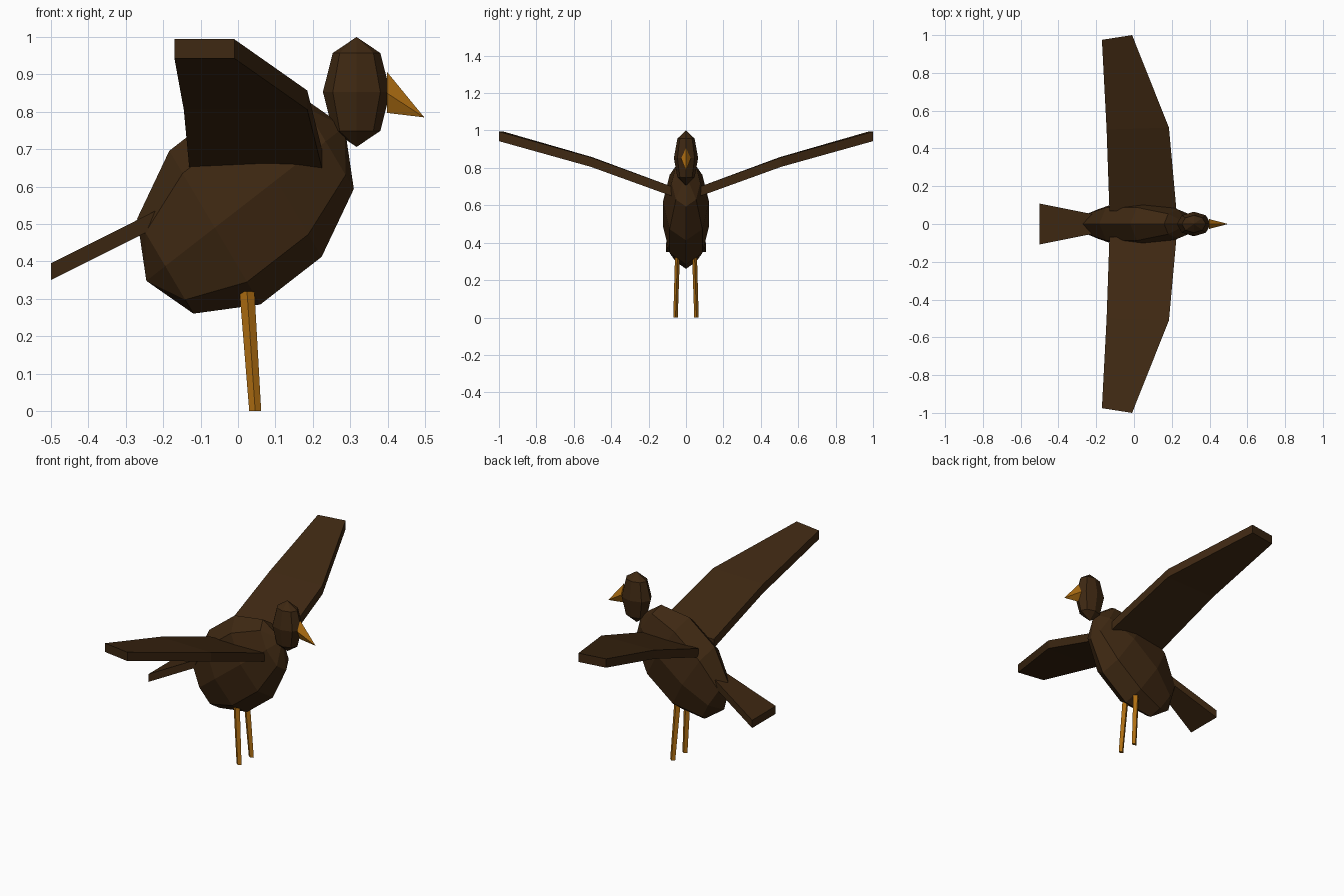
import bpy, bmesh, math
from mathutils import Matrix

if "Cube" in bpy.data.objects:
    bpy.data.objects.remove(bpy.data.objects["Cube"])


def material(name, rgb):
    m = bpy.data.materials.new(name)
    m.diffuse_color = (*rgb, 1)
    m.use_nodes = True
    m.node_tree.nodes["Principled BSDF"].inputs["Base Color"].default_value = m.diffuse_color
    return m


brown = material("dark brown feathers", (0.048, 0.021, 0.006))
orange = material("orange beak and legs", (0.44, 0.16, 0.006))


def finish(name, bm, mat):
    bmesh.ops.recalc_face_normals(bm, faces=bm.faces)
    mesh = bpy.data.meshes.new(name)
    bm.to_mesh(mesh)
    bm.free()
    mesh.materials.append(mat)
    ob = bpy.data.objects.new(name, mesh)
    bpy.context.collection.objects.link(ob)
    return ob


def ellipsoid(name, rings, centre, x_axis, y_axis, pole_axis):
    """Eight-sided sphere stretched along three given axes."""
    m = Matrix((x_axis, y_axis, pole_axis)).transposed().to_4x4()
    bm = bmesh.new()
    bmesh.ops.create_uvsphere(bm, u_segments=8, v_segments=rings, radius=1,
                              matrix=Matrix.Translation(centre) @ m)
    return finish(name, bm, brown)


def loft(name, sections, mat):
    """Skin through a list of four-point sections, with end caps."""
    bm = bmesh.new()
    rows = [[bm.verts.new(p) for p in s] for s in sections]
    for a, b in zip(rows, rows[1:]):
        for i in range(4):
            j = (i + 1) % 4
            bm.faces.new((a[i], a[j], b[j], b[i]))
    bm.faces.new(rows[0])
    bm.faces.new(rows[-1])
    return finish(name, bm, mat)


def diamond(x, y, z, rx, ry):
    return [(x + rx, y, z), (x, y + ry, z), (x - rx, y, z), (x, y - ry, z)]


# Body tilts up toward the head
ellipsoid("body", 5, (0.02, 0, 0.554),
          (0.128, 0, -0.216), (0, 0.13, 0), (0.265, 0, 0.206))
ellipsoid("head", 4, (0.317, 0, 0.853),
          (0.09, 0, 0), (0, 0.065, 0), (0, 0, 0.147))

# Beak: four-sided spike pointing forward and down
bm = bmesh.new()
base = [bm.verts.new((0.398, y, z)) for y, z in
        ((0, 0.907), (0.026, 0.85), (0, 0.797), (-0.026, 0.85))]
tip = bm.verts.new((0.498, 0, 0.785))
bm.faces.new(base)
for i in range(4):
    bm.faces.new((base[i], base[(i + 1) % 4], tip))
finish("beak", bm, orange)

# Wings: (rear x, rear y, front x, front y, underside z) at root, bend and tip
stations = [(-0.13, 0.07, 0.225, 0.07, 0.647),
            (-0.145, 0.50, 0.185, 0.51, 0.806),
            (-0.17, 0.975, -0.01, 1.0, 0.943)]
for side, label in ((1, "left"), (-1, "right")):
    loft(label + "_wing",
         [[(xr, side * yr, z), (xf, side * yf, z),
           (xf, side * yf, z + 0.051), (xr, side * yr, z + 0.051)]
          for xr, yr, xf, yf, z in stations], brown)
    # Legs: thin four-sided posts
    loft(label + "_leg",
         [diamond(0.046, side * 0.056, 0.0, 0.016, 0.012),
          diamond(0.024, side * 0.046, 0.32, 0.02, 0.013)], orange)

# Tail: flat fan sloping down behind
loft("tail",
     [[(x, -w, z), (x, w, z), (x, w, z + 0.045), (x, -w, z + 0.045)]
      for x, w, z in ((-0.185, 0.045, 0.508), (-0.5, 0.108, 0.35))], brown)
